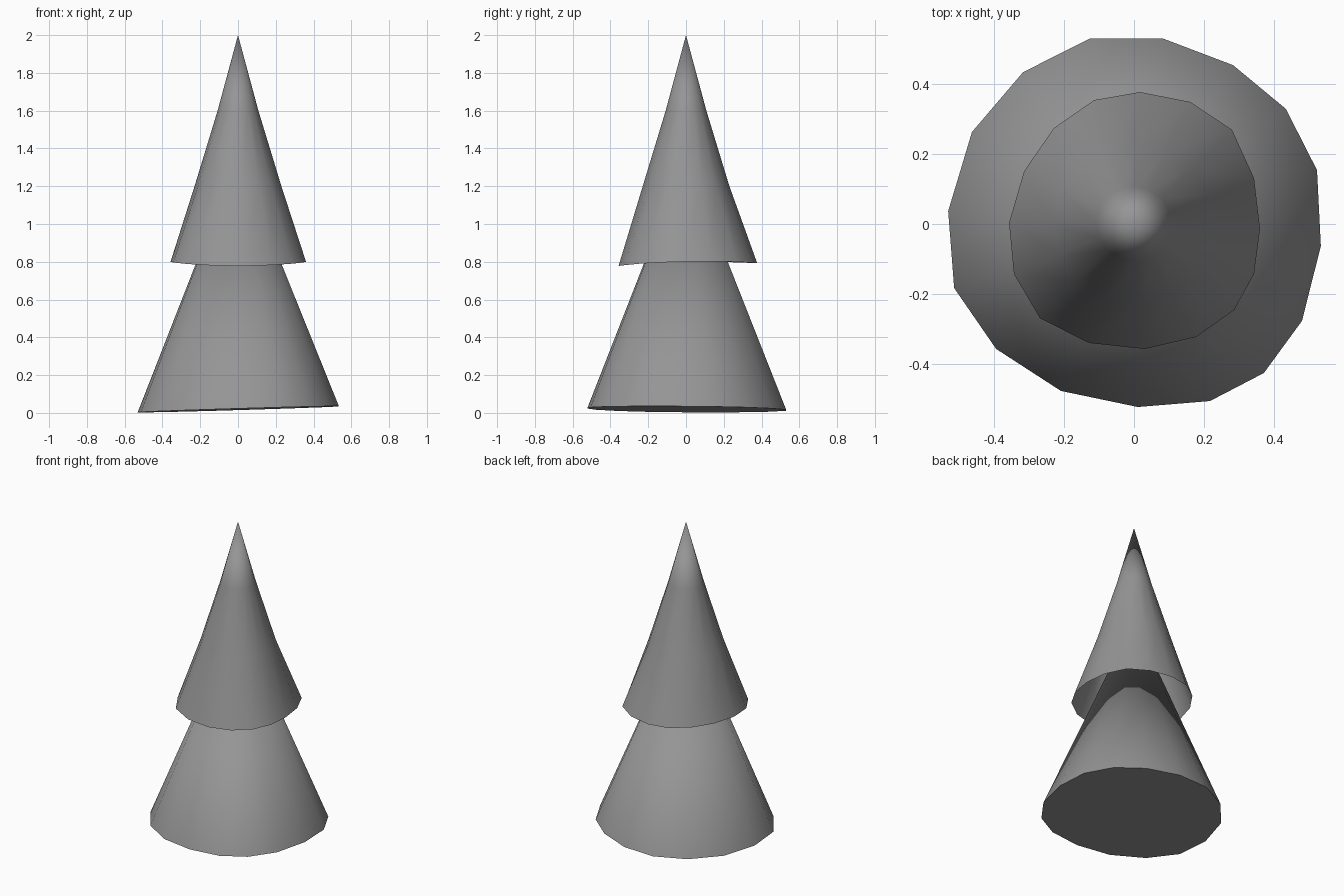
import bpy, bmesh
from mathutils import Vector

if "Cube" in bpy.data.objects:
    bpy.data.objects.remove(bpy.data.objects["Cube"])

grey = bpy.data.materials.new("mid grey")
grey.use_nodes = True
colour = (0.3, 0.3, 0.3, 1)
grey.diffuse_color = colour
grey.node_tree.nodes["Principled BSDF"].inputs["Base Color"].default_value = colour


def cone_tier(name, rim, rim_height, rings, apex_height, closed):
    """Uneven sixteen-sided cone: rim outline, round rings above it, then a point."""
    bm = bmesh.new()
    levels = [[bm.verts.new((x, y, rim_height(x, y))) for x, y in rim]]
    for radius, height in rings:
        directions = [Vector((x, y, 0)).normalized() for x, y in rim]
        levels.append([bm.verts.new((d.x * radius, d.y * radius, height)) for d in directions])
    apex = bm.verts.new((0, 0, apex_height))
    count = len(rim)
    for i in range(count):
        j = (i + 1) % count
        for low, high in zip(levels, levels[1:]):
            bm.faces.new((low[j], low[i], high[i], high[j]))
        bm.faces.new((levels[-1][j], levels[-1][i], apex))
    for face in bm.faces:
        face.smooth = True
    if closed:
        base = bm.faces.new(levels[0])
        for edge in base.edges:
            edge.smooth = False
    mesh = bpy.data.meshes.new(name)
    bm.to_mesh(mesh)
    bm.free()
    mesh.materials.append(grey)
    tier = bpy.data.objects.new(name, mesh)
    bpy.context.collection.objects.link(tier)
    return tier


# Hand-cut rim outlines, running clockwise from the back
lower_rim = [(-.126, .53), (.083, .53), (.283, .454), (.434, .329),
             (.523, .154), (.534, -.063), (.48, -.277), (.371, -.426),
             (.217, -.506), (.011, -.523), (-.209, -.477), (-.394, -.357),
             (-.514, -.183), (-.531, .037), (-.463, .263), (-.317, .434)]
upper_rim = [(.017, .377), (.16, .349), (.28, .269), (.343, .131),
             (.36, -.014), (.343, -.143), (.286, -.246), (.177, -.323),
             (.031, -.357), (-.129, -.34), (-.269, -.269), (-.343, -.143),
             (-.357, .003), (-.314, .151), (-.229, .274), (-.114, .354)]

# Lower tier with a slightly tilted, closed base
cone_tier("lower_foliage", lower_rim, lambda x, y: .019 + .03 * x - .008 * y,
          [], 1.36, True)

# Upper tier, an open skirt that narrows to the tip
cone_tier("upper_foliage", upper_rim, lambda x, y: .785 + .12 * x * x + .02 * y,
          [(.23, 1.2), (.108, 1.6)], 2, False)
